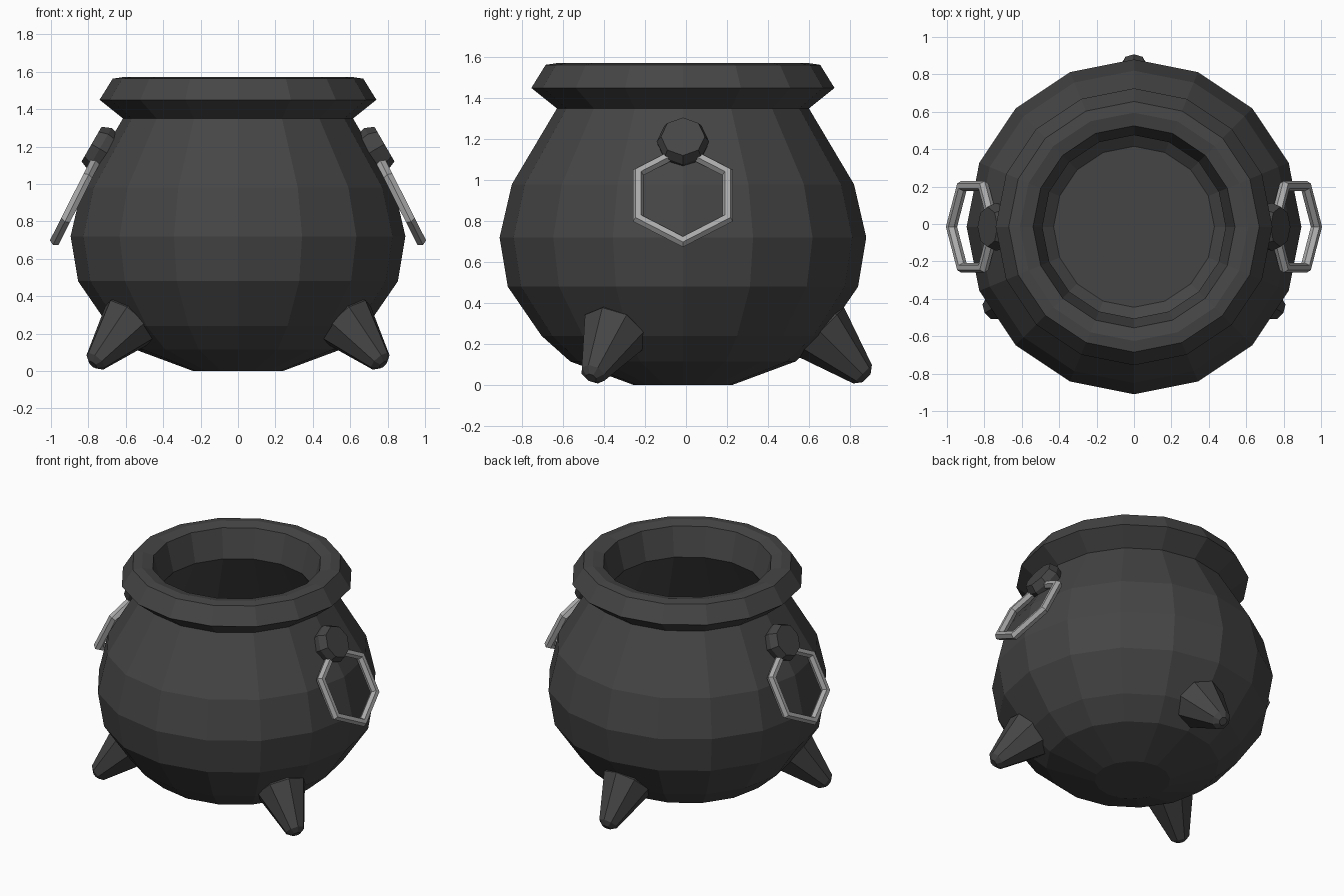
import bpy, bmesh
from math import pi, sin, cos, radians
from mathutils import Matrix, Vector

if "Cube" in bpy.data.objects:
    bpy.data.objects.remove(bpy.data.objects["Cube"])

CY = -0.015  # the pot axis sits slightly forward of the origin


def material(name, v):
    m = bpy.data.materials.new(name)
    m.diffuse_color = (v, v, v, 1)
    m.use_nodes = True
    m.node_tree.nodes["Principled BSDF"].inputs["Base Color"].default_value = m.diffuse_color
    return m


iron = material("dark_iron", 0.06)
steel = material("pale_steel", 0.4)


def frame(origin, axis_x, axis_z, turn):
    """Matrix with given local X and Z axes, turned about the pot axis."""
    x, z = Vector(axis_x).normalized(), Vector(axis_z).normalized()
    y = z.cross(x)
    m = Matrix((x, y, z)).transposed().to_4x4()
    m.translation = origin
    return Matrix.Translation((0, CY, 0)) @ Matrix.Rotation(turn, 4, 'Z') @ m


def lathe(name, profile, sides, matrix, mat, loop=False):
    """Revolve (radius, height) points; cap the ends or close into a ring."""
    bm = bmesh.new()
    rings = [[bm.verts.new((r * cos(2 * pi * i / sides), r * sin(2 * pi * i / sides), z))
              for i in range(sides)] for r, z in profile]
    pairs = list(zip(rings, rings[1:]))
    if loop:
        pairs.append((rings[-1], rings[0]))
    else:
        bm.faces.new(rings[0])
        bm.faces.new(rings[-1])
    for a, b in pairs:
        for i in range(sides):
            j = (i + 1) % sides
            bm.faces.new((a[i], a[j], b[j], b[i]))
    bmesh.ops.transform(bm, matrix=matrix, verts=bm.verts)
    bmesh.ops.recalc_face_normals(bm, faces=bm.faces)
    mesh = bpy.data.meshes.new(name)
    bm.to_mesh(mesh)
    bm.free()
    mesh.materials.append(mat)
    obj = bpy.data.objects.new(name, mesh)
    bpy.context.collection.objects.link(obj)
    return obj


# Pot: outer wall up to the flared lip, then the hollow inside down to the floor
pot = [(0.24, 0), (0.55, 0.115), (0.69, 0.24), (0.855, 0.48), (0.895, 0.72),
       (0.835, 0.98), (0.615, 1.35), (0.74, 1.45), (0.67, 1.563), (0.61, 1.572),
       (0.54, 1.555), (0.49, 1.36), (0.72, 0.95), (0.78, 0.72), (0.74, 0.5),
       (0.58, 0.27), (0.43, 0.15)]
lathe("pot", pot, 16, frame((0, 0, 0), (1, 0, 0), (0, 0, 1), 0), iron)

# Three splayed, tapered feet
foot = [(0.11, -0.09), (0.166, 0), (0.064, 0.293), (0.028, 0.32)]
for name, deg in (("back_foot", 90), ("left_foot", 210), ("right_foot", 330)):
    lathe(name, foot, 8, frame((0.67, 0, 0.26), (1, 0, 1), (1, 0, -1), radians(deg)), iron)

# Knob and hanging hexagonal ring on each side
knob = [(0.11, -0.14), (0.128, -0.05), (0.107, 0)]
ring = [(0.252 + 0.03 * cos(k * pi / 3), 0.03 * sin(k * pi / 3)) for k in range(6)]
for side, turn in (("right", 0), ("left", pi)):
    lathe(side + "_knob", knob, 8,
          frame((0.783, 0, 1.213), (-0.5, 0, 0.866), (0.866, 0, 0.5), turn), iron)
    lathe(side + "_ring", ring, 6,
          frame((0.862, 0, 0.925), (0.45, 0, -0.89), (0.89, 0, 0.45), turn), steel, loop=True)
